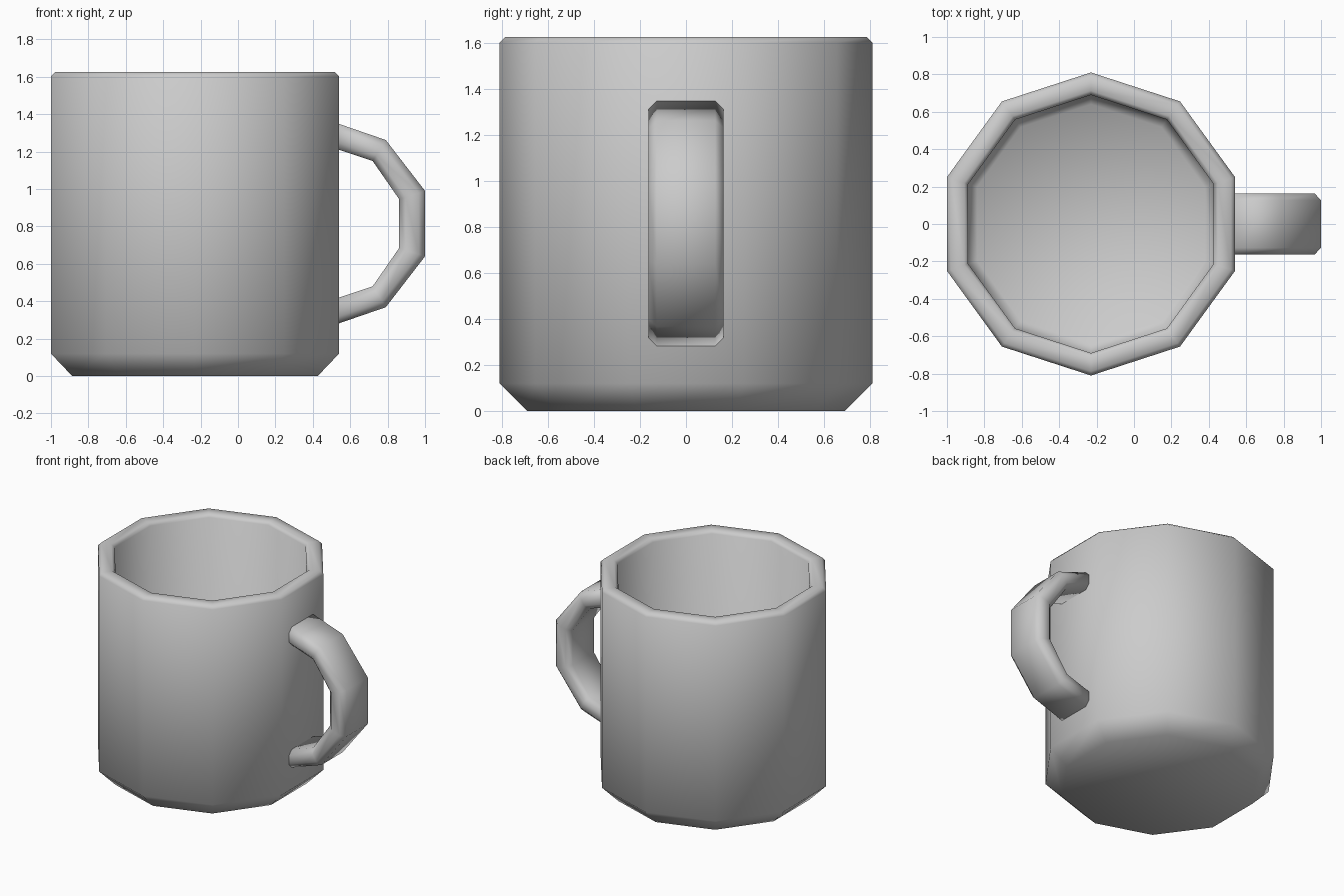
import bpy, bmesh
from math import sin, cos, radians
from mathutils import Vector

if "Cube" in bpy.data.objects:
    bpy.data.objects.remove(bpy.data.objects["Cube"])

SIDES = 10
CX = -0.23


def loft(name, rings, caps=True):
    """Skin a list of closed rings, cap both ends and shade smooth."""
    bm = bmesh.new()
    loops = [[bm.verts.new(p) for p in ring] for ring in rings]
    for a, b in zip(loops, loops[1:]):
        n = len(a)
        for i in range(n):
            j = (i + 1) % n
            bm.faces.new((a[i], a[j], b[j], b[i]))
    if caps:
        bm.faces.new(loops[0])
        bm.faces.new(loops[-1])
    bmesh.ops.recalc_face_normals(bm, faces=bm.faces)
    mesh = bpy.data.meshes.new(name)
    bm.to_mesh(mesh)
    bm.free()
    obj = bpy.data.objects.new(name, mesh)
    bpy.context.collection.objects.link(obj)
    mesh.shade_smooth()
    return obj


def decagon(r, z):
    angles = [radians(90 + 360 * i / SIDES) for i in range(SIDES)]
    return [(CX + r * cos(a), r * sin(a), z) for a in angles]


# Cup: underside, outer wall, bevelled rim, inner wall, inner floor
cup_profile = [(0.69, 0), (0.81, 0.12), (0.81, 1.602), (0.787, 1.625),
               (0.713, 1.625), (0.69, 1.602), (0.69, 0.17), (0.64, 0.12)]
loft("cup_body", [decagon(r, z) for r, z in cup_profile])

# Handle: chamfered rectangular section swept between outer and inner paths
MID_Z, HALF_W, CH = 0.815, 0.163, 0.036
upper = [((0.52, 1.355), (0.52, 1.217)),
         ((0.79, 1.262), (0.72, 1.15)),
         ((1.0, 0.99), (0.862, 0.945))]
lower = [tuple((x, 2 * MID_Z - z) for x, z in pair) for pair in reversed(upper)]


def section(outer, inner):
    o = Vector((outer[0], 0, outer[1]))
    i = Vector((inner[0], 0, inner[1]))
    d = (i - o).normalized() * CH
    y, w = Vector((0, 1, 0)), HALF_W
    half = [(o, w - CH), (o + d, w), (i - d, w), (i, w - CH)]
    return [p + y * s for p, s in half] + [p - y * s for p, s in reversed(half)]


loft("handle", [section(o, i) for o, i in upper + lower])
